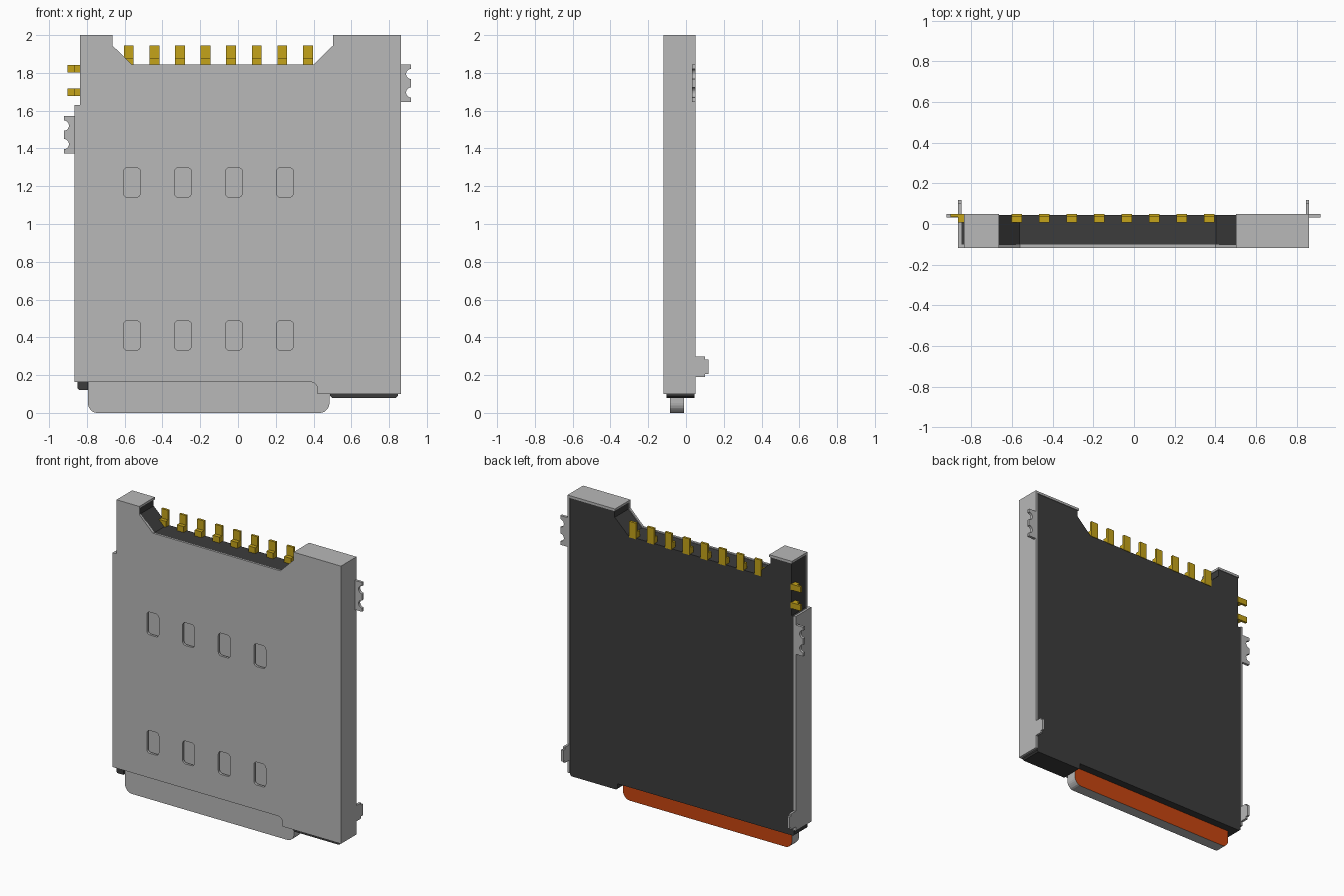
import bpy
import math

cube = bpy.data.objects.get("Cube")
if cube:
    bpy.data.objects.remove(cube, do_unlink=True)


def material(name, rgb):
    m = bpy.data.materials.new(name)
    m.use_nodes = True
    m.diffuse_color = (*rgb, 1)
    b = next(n for n in m.node_tree.nodes if n.type == 'BSDF_PRINCIPLED')
    b.inputs["Base Color"].default_value = (*rgb, 1)
    return m


STEEL = material("steel grey", (0.48, 0.48, 0.48))
BLACK = material("black plastic", (0.045, 0.045, 0.045))
GOLD = material("gold contact", (0.56, 0.37, 0.01))
ORANGE = material("orange card back", (0.58, 0.06, 0.005))


def prism(name, loops, y0, y1, mat):
    """Extrude closed XZ outlines from y0 to y1; extra loops become holes."""
    cu = bpy.data.curves.new(name, 'CURVE')
    cu.dimensions = '2D'
    cu.fill_mode = 'BOTH'
    cu.extrude = (y1 - y0) / 2
    for pts in loops:
        s = cu.splines.new('POLY')
        s.points.add(len(pts) - 1)
        for p, (x, z) in zip(s.points, pts):
            p.co = (x, z, 0, 1)
        s.use_cyclic_u = True
    tmp = bpy.data.objects.new(name + " outline", cu)
    bpy.context.collection.objects.link(tmp)
    dg = bpy.context.evaluated_depsgraph_get()
    me = bpy.data.meshes.new_from_object(tmp.evaluated_get(dg))
    bpy.data.objects.remove(tmp, do_unlink=True)
    for v in me.vertices:
        x, z, d = v.co
        v.co = (x, (y0 + y1) / 2 - d, z)
    me.materials.clear()
    me.materials.append(mat)
    for f in me.polygons:
        f.use_smooth = False
    me.update()
    ob = bpy.data.objects.new(name, me)
    bpy.context.collection.objects.link(ob)
    return ob


def rect(x0, x1, z0, z1):
    return [(x0, z0), (x1, z0), (x1, z1), (x0, z1)]


def box(name, x0, x1, y0, y1, z0, z1, mat):
    return prism(name, [rect(x0, x1, z0, z1)], y0, y1, mat)


def arc(cx, cz, r, a0, a1, n=6):
    return [(cx + r * math.cos(math.radians(a0 + (a1 - a0) * i / n)),
             cz + r * math.sin(math.radians(a0 + (a1 - a0) * i / n)))
            for i in range(n + 1)]


def rounded(x0, x1, z0, z1, r):
    return (arc(x0 + r, z0 + r, r, 180, 270) + arc(x1 - r, z0 + r, r, 270, 360)
            + arc(x1 - r, z1 - r, r, 0, 90) + arc(x0 + r, z1 - r, r, 90, 180))


FRONT, BACK, T = -0.118, 0.05, 0.016

# Steel front plate with eight rounded windows
plate = ([(-0.866, 0.163)] + arc(0.385, 0.128, 0.035, 90, 0)
         + [(0.42, 0.10), (0.862, 0.10), (0.862, 2.0), (0.503, 2.0), (0.503, 1.945),
            (0.402, 1.845), (-0.562, 1.845), (-0.665, 1.945), (-0.665, 2.0),
            (-0.837, 2.0), (-0.837, 1.63), (-0.866, 1.63)])
windows = [rounded(x - 0.045, x + 0.045, z - 0.078, z + 0.078, 0.022)
           for x in (-0.562, -0.292, -0.022, 0.248) for z in (1.22, 0.41)]
prism("shell_front_plate", [plate] + windows, FRONT, FRONT + T, STEEL)

# Folded steel sides and top caps
box("shell_left_side", 0.862 - T, 0.862, FRONT + T, BACK, 0.10, 2.0, STEEL)
box("shell_right_side", -0.866, -0.866 + T, FRONT + T, BACK, 0.163, 1.63, STEEL)
box("shell_left_cap", 0.503, 0.862 - T, FRONT + T, BACK, 2.0 - T, 2.0, STEEL)
box("shell_right_cap", -0.837, -0.665, FRONT + T, BACK, 2.0 - T, 2.0, STEEL)

# Black housing: back slab and a frame around the card
top = [(0.846, 1.984), (0.508, 1.984), (0.508, 1.94), (0.404, 1.84),
       (-0.564, 1.84), (-0.67, 1.94), (-0.67, 1.984), (-0.832, 1.984),
       (-0.832, 1.625), (-0.85, 1.625), (-0.85, 0.13), (-0.842, 0.122)]
prism("housing_back", [[(0.488, 0.122), (0.488, 0.09), (0.498, 0.08),
                        (0.836, 0.08), (0.846, 0.09)] + top],
      -0.008, 0.045, BLACK)
prism("housing_frame", [[(0.488, 0.09), (0.498, 0.08), (0.836, 0.08), (0.846, 0.09)]
                        + top + [(-0.797, 0.122), (-0.797, 1.65), (0.488, 1.65)]],
      FRONT + T, -0.008, BLACK)

# Inserted card: steel front and edges, orange back
card = prism("card", [arc(-0.745, 0.052, 0.05, 180, 270)
                      + arc(0.434, 0.052, 0.05, 270, 360)
                      + [(0.484, 1.645), (-0.795, 1.645)]], -0.086, -0.01, STEEL)
for v in card.data.vertices:
    if v.co.z < 0.01:
        v.co.z = max(0, v.co.z - 0.002)
card.data.materials.append(ORANGE)
for f in card.data.polygons:
    f.material_index = 1 if f.center.y > -0.011 else 0


# Scalloped solder tabs on both sides
def solder_tab(name, side, x_in, x_out, z_mid):
    pts = [(x_in, -0.1), (x_out, -0.1)]
    for c in (-0.049, 0.049):
        pts += arc(x_out, c, 0.027, 270, 90, 10)
    pts += [(x_out, 0.1), (x_in, 0.1)]
    prism(name, [[(side * x, z_mid + z) for x, z in pts]], 0.032, BACK, STEEL)


solder_tab("left_solder_tab", 1, 0.855, 0.917, 1.745)
solder_tab("right_solder_tab", -1, 0.86, 0.922, 1.472)

# Locating hooks projecting from the back
for name, x0 in (("left_hook", 0.862 - T), ("right_hook", -0.866)):
    box(name, x0, x0 + T, BACK - 0.005, 0.10, 0.19, 0.298, STEEL)
    box(name + "_tip", x0, x0 + T, 0.10, 0.119, 0.205, 0.283, STEEL)

# Row of bent gold contacts along the top
for i in range(8):
    x = -0.578 + i * 0.1354
    box(f"top_contact_foot_{i + 1}", x - 0.026, x + 0.026, 0.008, 0.05, 1.835, 1.88, GOLD)
    box(f"top_contact_blade_{i + 1}", x - 0.026, x + 0.026, 0.034, 0.05, 1.88, 1.945, GOLD)

# Two gold switch contacts on the right side
for i, z in enumerate((1.823, 1.697)):
    box(f"side_contact_foot_{i + 1}", -0.866, -0.825, 0.008, 0.05, z - 0.02, z + 0.02, GOLD)
    box(f"side_contact_blade_{i + 1}", -0.902, -0.866, 0.034, 0.05, z - 0.02, z + 0.02, GOLD)
